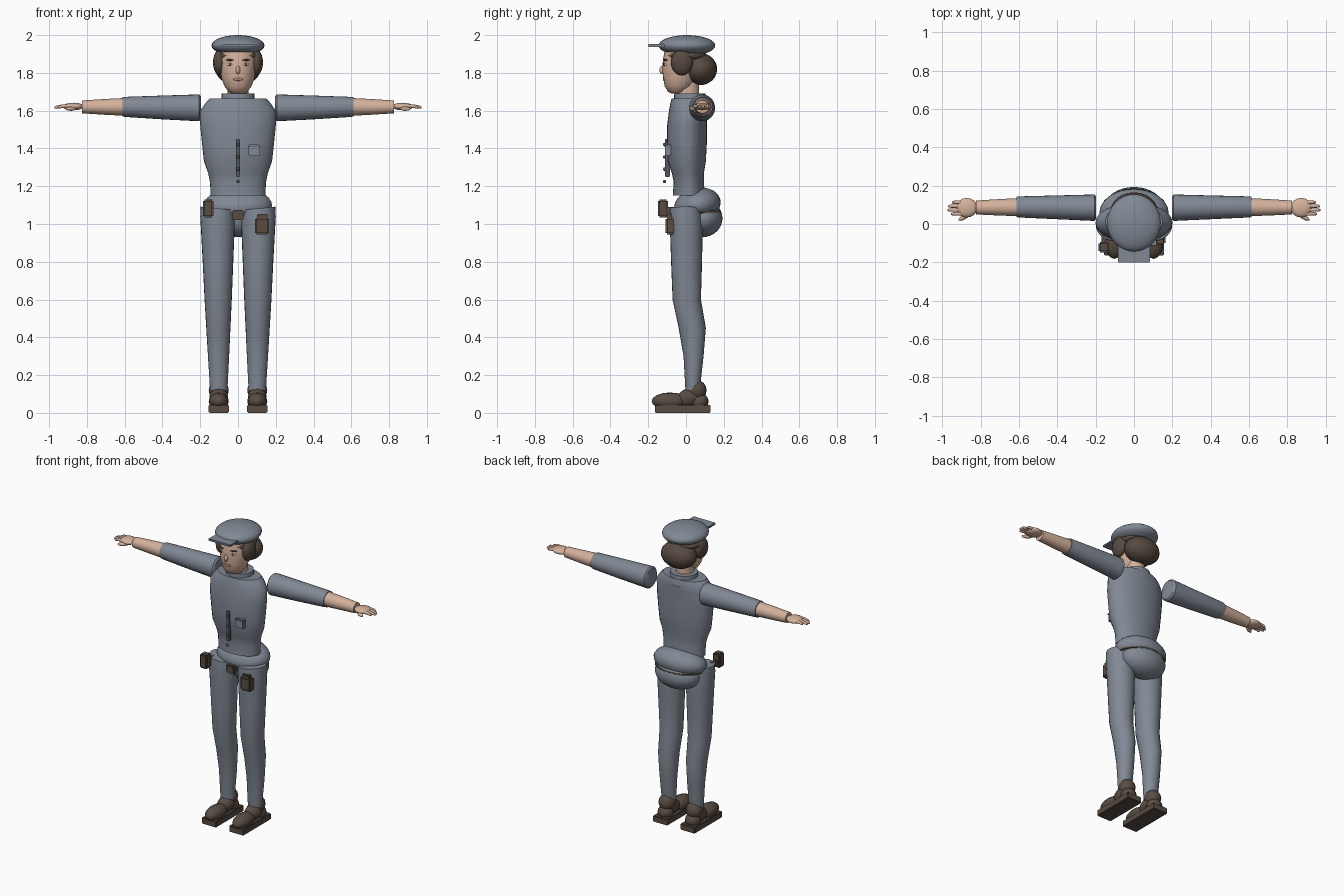
import bpy, bmesh, math
from mathutils import Matrix, Vector


def material(name, rgb):
    m = bpy.data.materials.new(name)
    m.diffuse_color = (*rgb, 1)
    return m


CLOTH = material("blue grey cloth", (0.22, 0.25, 0.30))
DARK = material("dark trim", (0.09, 0.10, 0.12))
SKIN = material("skin", (0.66, 0.44, 0.33))
LEATHER = material("brown leather", (0.10, 0.072, 0.055))
HAIR = material("brown hair", (0.095, 0.068, 0.052))
LIPS = material("lips", (0.45, 0.24, 0.19))
EYE = material("eye white", (0.7, 0.66, 0.6))


def finish(bm, name, mat, angle=40):
    bmesh.ops.recalc_face_normals(bm, faces=bm.faces[:])
    me = bpy.data.meshes.new(name)
    bm.to_mesh(me)
    bm.free()
    me.materials.append(mat)
    ob = bpy.data.objects.new(name, me)
    bpy.context.collection.objects.link(ob)
    bpy.context.view_layer.objects.active = ob
    ob.select_set(True)
    bpy.ops.object.shade_smooth_by_angle(angle=math.radians(angle))
    ob.select_set(False)
    return ob


def loft(name, mat, rings, axis="z", n=24, side=1):
    """Ellipse rings: (position along axis, two centre coords, two radii)."""
    bm = bmesh.new()
    loops = []
    for t, a, b, ra, rb in rings:
        loop = []
        for i in range(n):
            w = 2 * math.pi * i / n
            u, v = a + ra * math.cos(w), b + rb * math.sin(w)
            co = (u * side, v, t) if axis == "z" else (t * side, u, v)
            loop.append(bm.verts.new(co))
        loops.append(loop)
    for p, q in zip(loops, loops[1:]):
        for i in range(n):
            j = (i + 1) % n
            bm.faces.new((p[i], p[j], q[j], q[i]))
    bm.faces.new(loops[0])
    bm.faces.new(loops[-1])
    return finish(bm, name, mat)


def ball(name, mat, c, r, tilt=0, n=24, turn=0):
    bm = bmesh.new()
    bmesh.ops.create_uvsphere(bm, u_segments=n, v_segments=n // 2, radius=1)
    rot = Matrix.Rotation(turn, 4, "Z") @ Matrix.Rotation(tilt, 4, "X")
    bm.transform(Matrix.Translation(c) @ rot @ Matrix.Diagonal((*r, 1)))
    return finish(bm, name, mat, 60)


def box(name, mat, lo, hi, bevel=0.0, tilt=0):
    lo, hi = Vector(lo), Vector(hi)
    bm = bmesh.new()
    bmesh.ops.create_cube(bm, size=1)
    bm.transform(Matrix.Diagonal((*(hi - lo), 1)))
    if bevel:
        bmesh.ops.bevel(bm, geom=bm.edges[:], offset=bevel, segments=2, affect="EDGES")
    bm.transform(Matrix.Translation((lo + hi) / 2) @ Matrix.Rotation(tilt, 4, "X"))
    return finish(bm, name, mat, 30)


# Jacket body, collar and yoke
loft("jacket", CLOTH, [
    (1.15, 0, 0.015, 0.145, 0.085), (1.22, 0, 0.015, 0.148, 0.08),
    (1.27, 0, 0.01, 0.158, 0.085), (1.33, 0, 0.005, 0.18, 0.10),
    (1.42, 0, 0.005, 0.19, 0.105), (1.52, 0, 0.005, 0.20, 0.105),
    (1.60, 0, 0.01, 0.20, 0.10), (1.64, 0, 0.015, 0.172, 0.098),
    (1.665, 0, 0.015, 0.15, 0.09)], n=32)
ball("jacket_yoke", CLOTH, (0, 0.055, 1.63), (0.11, 0.06, 0.04))
loft("collar", CLOTH, [(1.64, 0, 0.02, 0.09, 0.085), (1.69, 0, 0.02, 0.086, 0.082)])
loft("neck", SKIN, [(1.66, 0, 0.01, 0.055, 0.06), (1.78, 0, 0.01, 0.055, 0.06)])

# Hips, seat and belt
ball("hips", CLOTH, (0, 0.06, 1.10), (0.18, 0.125, 0.09), tilt=0.25, n=32)
ball("seat", CLOTH, (0, 0.085, 1.03), (0.155, 0.108, 0.10), n=32)
loft("belt", LEATHER, [(1.062, 0, 0.067, 0.166, 0.119), (1.072, 0, 0.067, 0.166, 0.119)], n=24)
box("buckle", LEATHER, (-0.03, -0.085, 1.02), (0.03, -0.05, 1.075), 0.006)

# Head and hair
loft("head", SKIN, [
    (1.69, 0, -0.045, 0.03, 0.03), (1.70, 0, -0.045, 0.05, 0.05),
    (1.73, 0, -0.035, 0.072, 0.078), (1.77, 0, -0.03, 0.087, 0.09),
    (1.82, 0, -0.02, 0.096, 0.106), (1.87, 0, -0.015, 0.1, 0.107),
    (1.93, 0, -0.01, 0.095, 0.10)], n=32)
ball("back_hair", HAIR, (0, 0.075, 1.82), (0.12, 0.09, 0.085))
ball("crown_hair", HAIR, (0, 0.0, 1.89), (0.118, 0.112, 0.035))
ball("nose", SKIN, (0, -0.127, 1.815), (0.012, 0.014, 0.022), n=12)
ball("mouth", LIPS, (0, -0.114, 1.766), (0.028, 0.009, 0.009), n=12)

# Cap with flat visor
ball("cap", CLOTH, (0, 0.005, 1.945), (0.14, 0.15, 0.055), n=32)
box("visor", CLOTH, (-0.083, -0.2, 1.938), (0.083, -0.08, 1.952), 0.003)

# Front placket, buttons and chest pocket
box("placket", DARK, (-0.01, -0.112, 1.25), (0.01, -0.085, 1.45), 0.003)
for z in (1.225, 1.29, 1.355, 1.42):
    ball("button", LEATHER, (0, -0.114, z), (0.009, 0.008, 0.009), n=12)
box("chest_pocket", CLOTH, (0.056, -0.11, 1.36), (0.116, -0.08, 1.42), 0.004)
box("chest_pocket_flap", DARK, (0.054, -0.112, 1.408), (0.118, -0.085, 1.416), 0.002)

# Belt pouch and holster
box("belt_pouch", LEATHER, (-0.185, -0.148, 1.035), (-0.13, -0.095, 1.13), 0.008)
box("pouch_strap", LEATHER, (-0.17, -0.1, 1.05), (-0.145, -0.04, 1.09), 0.004)
box("holster", LEATHER, (0.09, -0.108, 0.945), (0.165, -0.055, 1.035), 0.008)
box("holster_flap", LEATHER, (0.1, -0.102, 1.03), (0.155, -0.065, 1.052), 0.005)

for s, tag in ((1, "left"), (-1, "right")):
    # Trouser leg with a slanted waist edge
    leg = loft(tag + "_trouser_leg", CLOTH, [
        (0.12, 0.102, 0.035, 0.046, 0.038), (0.30, 0.103, 0.04, 0.056, 0.053),
        (0.45, 0.104, 0.033, 0.064, 0.072), (0.60, 0.105, 0.004, 0.072, 0.075),
        (0.80, 0.106, 0.003, 0.081, 0.082), (0.95, 0.107, 0.002, 0.088, 0.086),
        (1.04, 0.108, 0.0, 0.092, 0.088), (1.085, 0.108, 0.0, 0.09, 0.085)], side=s)
    for v in leg.data.vertices:
        if v.co.z > 1.08:
            v.co.z += 0.1 * (abs(v.co.x) - 0.13)

    # Shoe
    box(tag + "_sole", LEATHER, (s * 0.102 - 0.054, -0.165, 0.0), (s * 0.102 + 0.054, 0.13, 0.042), 0.004)
    ball(tag + "_shoe_toe", LEATHER, (s * 0.102, -0.085, 0.062), (0.053, 0.097, 0.046), n=16)
    ball(tag + "_shoe_instep", LEATHER, (s * 0.102, 0.02, 0.082), (0.05, 0.075, 0.05), tilt=0.35, n=16)
    ball(tag + "_shoe_ankle", LEATHER, (s * 0.102, 0.055, 0.12), (0.053, 0.054, 0.055), n=16)
    ball(tag + "_shoe_heel", LEATHER, (s * 0.102, 0.07, 0.06), (0.05, 0.05, 0.045), n=16)

    # Sleeve and forearm
    loft(tag + "_sleeve", CLOTH, [
        (0.197, 0.085, 1.615, 0.058, 0.062), (0.206, 0.085, 1.615, 0.069, 0.071),
        (0.40, 0.087, 1.617, 0.062, 0.063), (0.60, 0.089, 1.62, 0.055, 0.053),
        (0.612, 0.089, 1.62, 0.053, 0.051)], axis="x", side=s)
    loft(tag + "_forearm", SKIN, [
        (0.60, 0.088, 1.62, 0.047, 0.047), (0.70, 0.087, 1.62, 0.043, 0.042),
        (0.825, 0.086, 1.62, 0.036, 0.034)], axis="x", side=s)

    # Hand: palm, four fingers, thumb
    ball(tag + "_palm", SKIN, (s * 0.872, 0.085, 1.622), (0.056, 0.051, 0.02), n=16)
    for i in range(4):
        y = 0.053 + i * 0.02
        tip = (0.955, 0.972, 0.97, 0.95)[i]
        loft(tag + "_finger", SKIN, [
            (0.89, y, 1.625, 0.0095, 0.010), (0.93, y, 1.624, 0.009, 0.010),
            (tip - 0.008, y, 1.619, 0.008, 0.008), (tip, y, 1.617, 0.004, 0.004)],
            axis="x", n=10, side=s)
    ball(tag + "_thumb", SKIN, (s * 0.885, 0.036, 1.61), (0.034, 0.012, 0.011), n=12, turn=-s * 0.5)

    # Side hair, eye and brow
    ball(tag + "_side_hair", HAIR, (s * 0.098, -0.022, 1.855), (0.034, 0.058, 0.068))
    ball(tag + "_eye", EYE, (s * 0.042, -0.108, 1.845), (0.017, 0.01, 0.008), n=12, turn=s * 0.4)
    ball(tag + "_pupil", HAIR, (s * 0.042, -0.116, 1.845), (0.007, 0.005, 0.008), n=12)
    ball(tag + "_brow", HAIR, (s * 0.043, -0.109, 1.868), (0.024, 0.008, 0.005), n=12, turn=s * 0.4)
